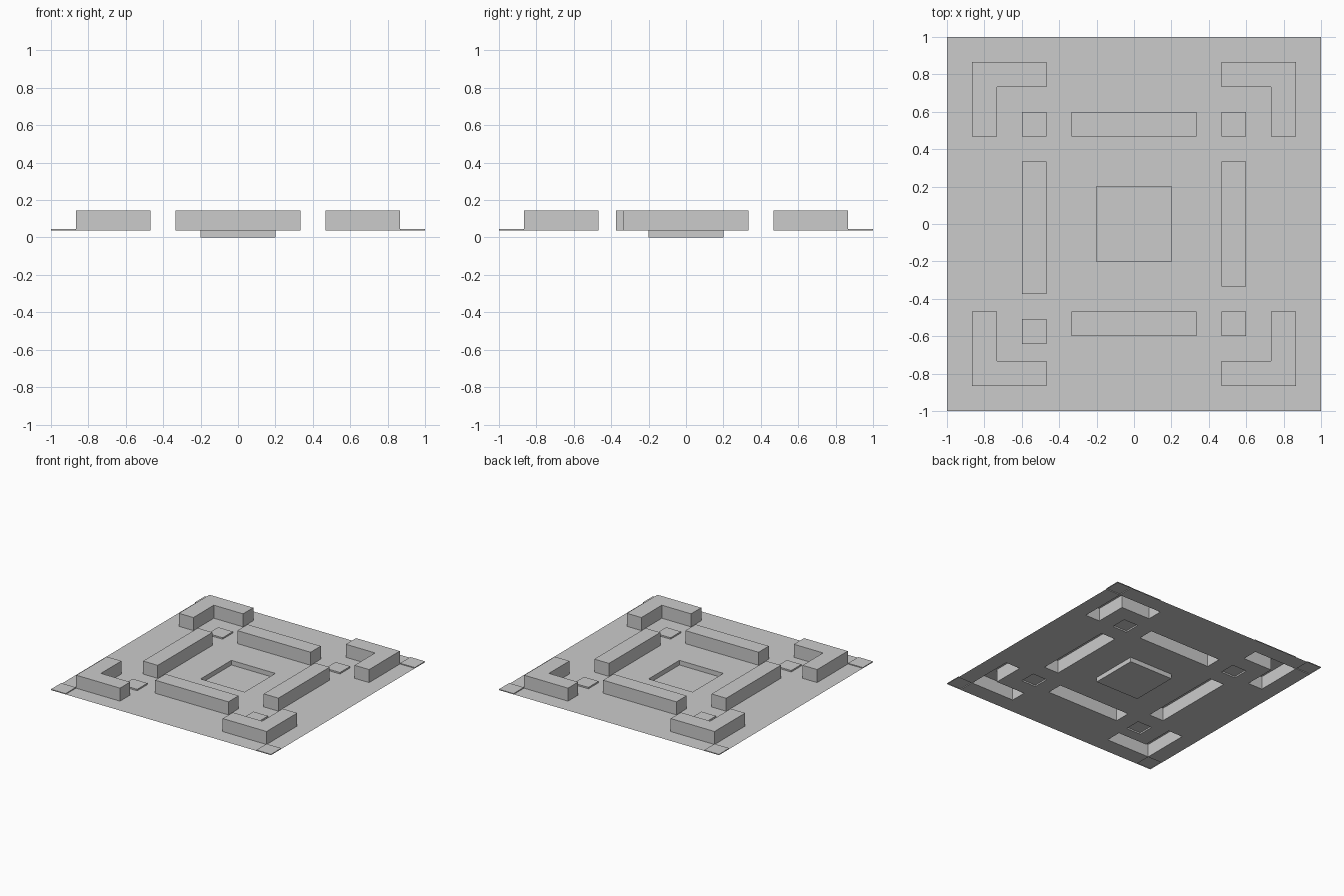
import bpy, bmesh

if "Cube" in bpy.data.objects:
    bpy.data.objects.remove(bpy.data.objects["Cube"])

SHEET, TOP = 0.038, 0.145
footprints = []          # rectangles cut out of the sheet


def finish(name, bm):
    me = bpy.data.meshes.new(name)
    bm.to_mesh(me)
    bm.free()
    ob = bpy.data.objects.new(name, me)
    bpy.context.collection.objects.link(ob)
    return ob


def shell(name, pts, z):
    """Pushed-up or pushed-down region of the sheet: cap plus walls, open at sheet level."""
    bm = bmesh.new()
    base = [bm.verts.new((x, y, SHEET)) for x, y in pts]
    cap = [bm.verts.new((x, y, z)) for x, y in pts]
    bm.faces.new(cap)
    for i in range(len(pts)):
        j = (i + 1) % len(pts)
        bm.faces.new((base[i], base[j], cap[j], cap[i]))
    finish(name, bm)


def rect(name, x0, x1, y0, y1, z):
    footprints.append((x0, x1, y0, y1))
    shell(name, [(x0, y0), (x1, y0), (x1, y1), (x0, y1)], z)


# Central sunken basin
rect("center_recess", -0.2, 0.2, -0.2, 0.2, 0.0)

# Four long bars (the left one is slightly longer)
rect("back_bar", -0.333, 0.333, 0.467, 0.6, TOP)
rect("front_bar", -0.333, 0.333, -0.6, -0.467, TOP)
rect("right_bar", 0.467, 0.6, -0.333, 0.333, TOP)
rect("left_bar", -0.6, -0.467, -0.375, 0.335, TOP)

A, B, C = 0.467, 0.733, 0.865
for sx, sy in ((1, 1), (-1, 1), (-1, -1), (1, -1)):
    tag = ("back" if sy > 0 else "front") + ("_right" if sx > 0 else "_left")

    # L-shaped corner block
    pts = [(sx * x, sy * y) for x, y in
           ((A, B), (B, B), (B, A), (C, A), (C, C), (A, C))]
    if sx * sy < 0:
        pts.reverse()
    shell(tag + "_corner_block", pts, TOP)
    for x0, x1, y0, y1 in ((A, C, B, C), (B, C, A, C)):
        footprints.append((*sorted((sx * x0, sx * x1)), *sorted((sy * y0, sy * y1))))

    # Low square pad between the bars (front left one is shifted forward)
    shift = -0.042 if sx < 0 and sy < 0 else 0
    y0, y1 = sorted((sy * 0.467 + shift, sy * 0.6 + shift))
    x0, x1 = sorted((sx * 0.467, sx * 0.6))
    rect(tag + "_pad", x0, x1, y0, y1, SHEET + 0.012)

    # Thin tile on the outer corner
    x0, x1 = sorted((sx * 0.867, sx))
    y0, y1 = sorted((sy * 0.867, sy))
    rect(tag + "_corner_tile", x0, x1, y0, y1, SHEET + 0.007)

# Flat sheet, split along the part edges, leaving the parts open below
xs = sorted({v for f in footprints for v in f[:2]})
ys = sorted({v for f in footprints for v in f[2:]})
bm = bmesh.new()
grid = {(x, y): bm.verts.new((x, y, SHEET)) for x in xs for y in ys}
for x0, x1 in zip(xs, xs[1:]):
    for y0, y1 in zip(ys, ys[1:]):
        cx, cy = (x0 + x1) / 2, (y0 + y1) / 2
        if not any(a < cx < b and c < cy < d for a, b, c, d in footprints):
            bm.faces.new([grid[p] for p in ((x0, y0), (x1, y0), (x1, y1), (x0, y1))])
bmesh.ops.delete(bm, geom=[v for v in bm.verts if not v.link_faces], context='VERTS')
finish("base_sheet", bm)
